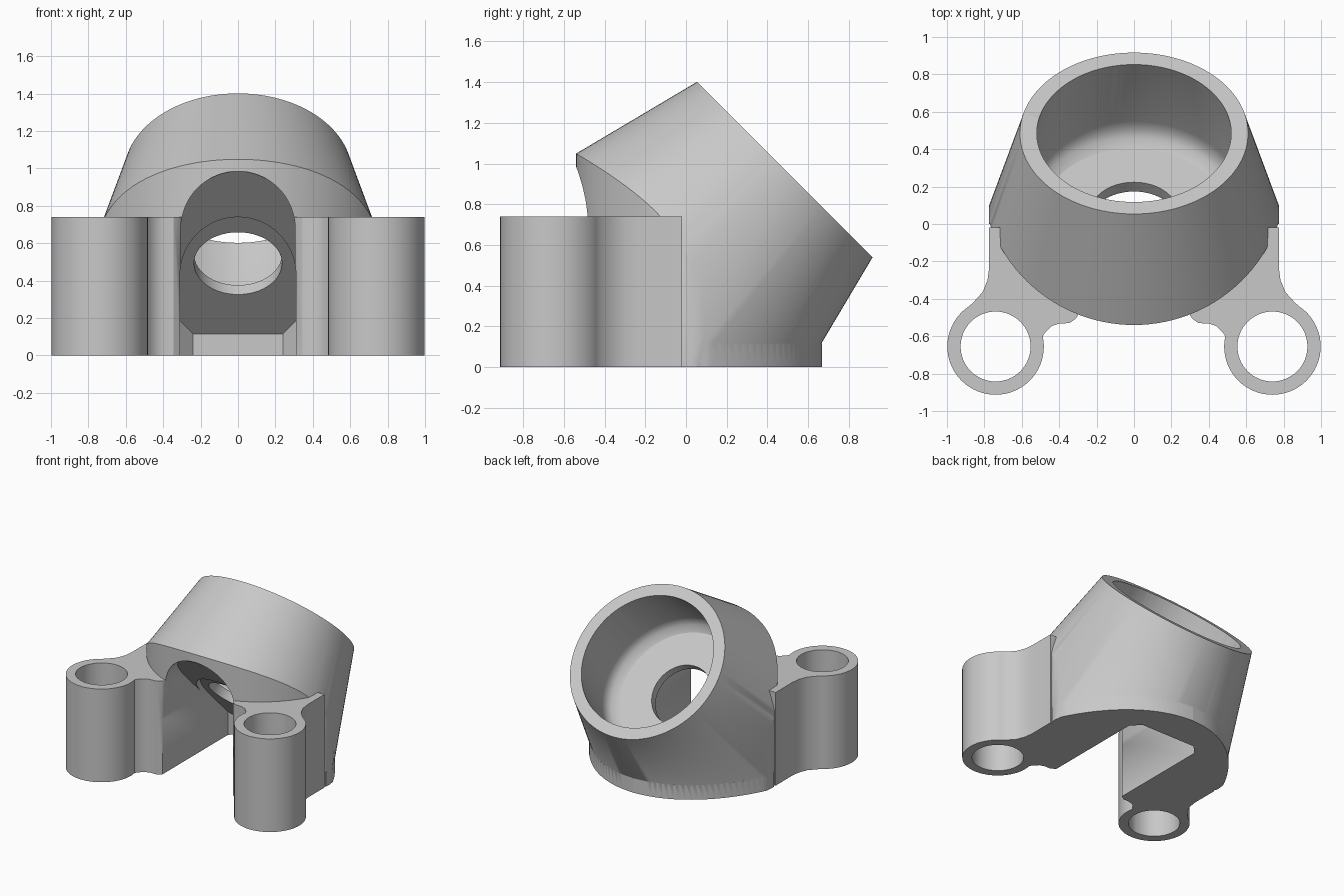
import bpy, bmesh, math
from mathutils import Matrix, Vector

if "Cube" in bpy.data.objects:
    bpy.data.objects.remove(bpy.data.objects["Cube"], do_unlink=True)

grey = bpy.data.materials.new("light_grey")
grey.use_nodes = True
grey.diffuse_color = (0.58, 0.58, 0.58, 1)
grey.node_tree.nodes["Principled BSDF"].inputs["Base Color"].default_value = grey.diffuse_color

TOP = 0.74
TILT = Matrix.Translation((0, 0.485, 0.97)) @ Matrix.Rotation(math.radians(-45), 4, 'X')


def make(name, bm):
    bmesh.ops.recalc_face_normals(bm, faces=bm.faces)
    mesh = bpy.data.meshes.new(name)
    bm.to_mesh(mesh)
    bm.free()
    mesh.materials.append(grey)
    obj = bpy.data.objects.new(name, mesh)
    bpy.context.collection.objects.link(obj)
    return obj


def prism(name, pts, z0, z1, planes=(), upright=False):
    """Extrude an outline, optionally along y, then trim it by planes (point, normal)."""
    bm = bmesh.new()
    place = (lambda a, b: (a, z0, b)) if upright else (lambda a, b: (a, b, z0))
    face = bm.faces.new([bm.verts.new(place(*p)) for p in pts])
    new = bmesh.ops.extrude_face_region(bm, geom=[face])["geom"]
    step = (0, z1 - z0, 0) if upright else (0, 0, z1 - z0)
    bmesh.ops.translate(bm, vec=step, verts=[g for g in new if isinstance(g, bmesh.types.BMVert)])
    for co, no in planes:
        bmesh.ops.bisect_plane(bm, geom=bm.verts[:] + bm.edges[:] + bm.faces[:],
                               plane_co=co, plane_no=no, clear_outer=True)
        rim = [e for e in bm.edges if e.is_boundary]
        if rim:
            bmesh.ops.holes_fill(bm, edges=rim, sides=0)
    return make(name, bm)


def revolve(name, profile, matrix, steps=96):
    """Lathe a closed (radius, height) profile that starts and ends on the axis."""
    bm = bmesh.new()
    verts = [bm.verts.new((r, 0, z)) for r, z in profile]
    edges = [bm.edges.new(pair) for pair in zip(verts, verts[1:])]
    bmesh.ops.spin(bm, geom=verts + edges, cent=(0, 0, 0), axis=(0, 0, 1),
                   angle=math.tau, steps=steps, use_duplicate=False)
    bmesh.ops.remove_doubles(bm, verts=bm.verts[:], dist=1e-4)
    bm.transform(matrix)
    return make(name, bm)


def combine(target, other, operation):
    mod = target.modifiers.new("combine", 'BOOLEAN')
    mod.operation, mod.object, mod.solver = operation, other, 'EXACT'
    bpy.context.view_layer.objects.active = target
    bpy.ops.object.modifier_apply(modifier=mod.name)
    bpy.data.objects.remove(other, do_unlink=True)


def post(name, x, y, r, z0, z1):
    return revolve(name, [(0, z0), (r, z0), (r, z1), (0, z1)], Matrix.Translation((x, y, 0)), 64)


def arc(r, cx, cy, a0, a1, n=32):
    return [(cx + r * math.cos(math.radians(a0 + (a1 - a0) * i / n)),
             cy + r * math.sin(math.radians(a0 + (a1 - a0) * i / n))) for i in range(n + 1)]


def cone_radius(depth):
    return 0.61 + 0.255 * depth


# Tilted tapered cup, trimmed by straight sides and a rounded front
bracket = revolve("angled_socket_bracket",
                  [(0, 0), (cone_radius(0), 0), (cone_radius(1.7), -1.7), (0, -1.7)], TILT, 128)
half = math.degrees(math.asin(0.775 / 0.82))
outline = arc(0.82, 0, 0.28, -90 - half, -90 + half, 48) + [(0.775, 2), (-0.775, 2)]
combine(bracket, prism("trim", outline, 0, 2), 'INTERSECT')

# Foot plate following the section of the cup
side = []
for i in range(25):
    y = 0.09 + (0.668 - 0.09) * math.sin(math.pi / 2 * i / 24)
    depth = (0.485 - y + 0.855) * math.sqrt(0.5)
    off = (0.37 + y) * math.sqrt(0.5)
    side.append((min(0.775, math.sqrt(max(cone_radius(depth) ** 2 - off ** 2, 0.0))), y))
foot = [(0.775, 0.0)] + side + [(-x, y) for x, y in reversed(side)] + [(-0.775, 0.0)]
combine(bracket, prism("foot_plate", foot, 0, 0.115), 'UNION')

# Side arms and screw posts
arm = [(0.29, -0.1), (0.29, -0.47), (0.31, -0.505), (0.345, -0.53), (0.40, -0.532),
       (0.44, -0.545), (0.475, -0.58), (0.50, -0.62), (0.74, -0.655), (0.915, -0.47),
       (0.86, -0.42), (0.81, -0.365), (0.783, -0.30), (0.774, -0.23), (0.774, -0.02),
       (0.715, -0.02), (0.6, -0.1)]
for s in (1, -1):
    combine(bracket, prism("arm", [(s * x, y) for x, y in arm], 0, TOP), 'UNION')
    combine(bracket, post("post", s * 0.74, -0.655, 0.258, 0, TOP), 'UNION')

# Cup bore with rounded floor and central hole
combine(bracket, revolve("bore", [(0, 0.1), (0.51, 0.1), (0.52, 0), (0.57, -0.48), (0.565, -0.53),
                                  (0.54, -0.575), (0.49, -0.605), (0.235, -0.605),
                                  (0.235, -0.8), (0, -0.8)], TILT), 'DIFFERENCE')

# Arched slot under the cup, with a taller relief in the front wall
slot = [(0.31, -0.1)] + arc(0.31, 0, 0.43, 0, 180) + [(-0.31, -0.1)]
combine(bracket, prism("slot", slot, -1.2, 1, [((0, 0.5, 0), (0, 1, 1)), ((0, 0.385, 0), (0, 1, 0)),
                                              ((0.24, 0.385, 0), (1, 1, 0)),
                                              ((-0.24, 0.385, 0), (-1, 1, 0))], True), 'DIFFERENCE')
relief = [(0.305, 0.3)] + arc(0.305, 0, 0.68, 0, 180) + [(-0.305, 0.3)]
combine(bracket, prism("relief", relief, -1.2, 1, [((0, 0.45, 0), (0, 1, 1))], True), 'DIFFERENCE')

# Screw holes
for s in (1, -1):
    combine(bracket, post("screw_hole", s * 0.74, -0.655, 0.187, -0.1, TOP + 0.1), 'DIFFERENCE')

bpy.ops.object.select_all(action='DESELECT')
bracket.select_set(True)
bpy.context.view_layer.objects.active = bracket
bpy.ops.object.shade_smooth_by_angle(angle=math.radians(30))
